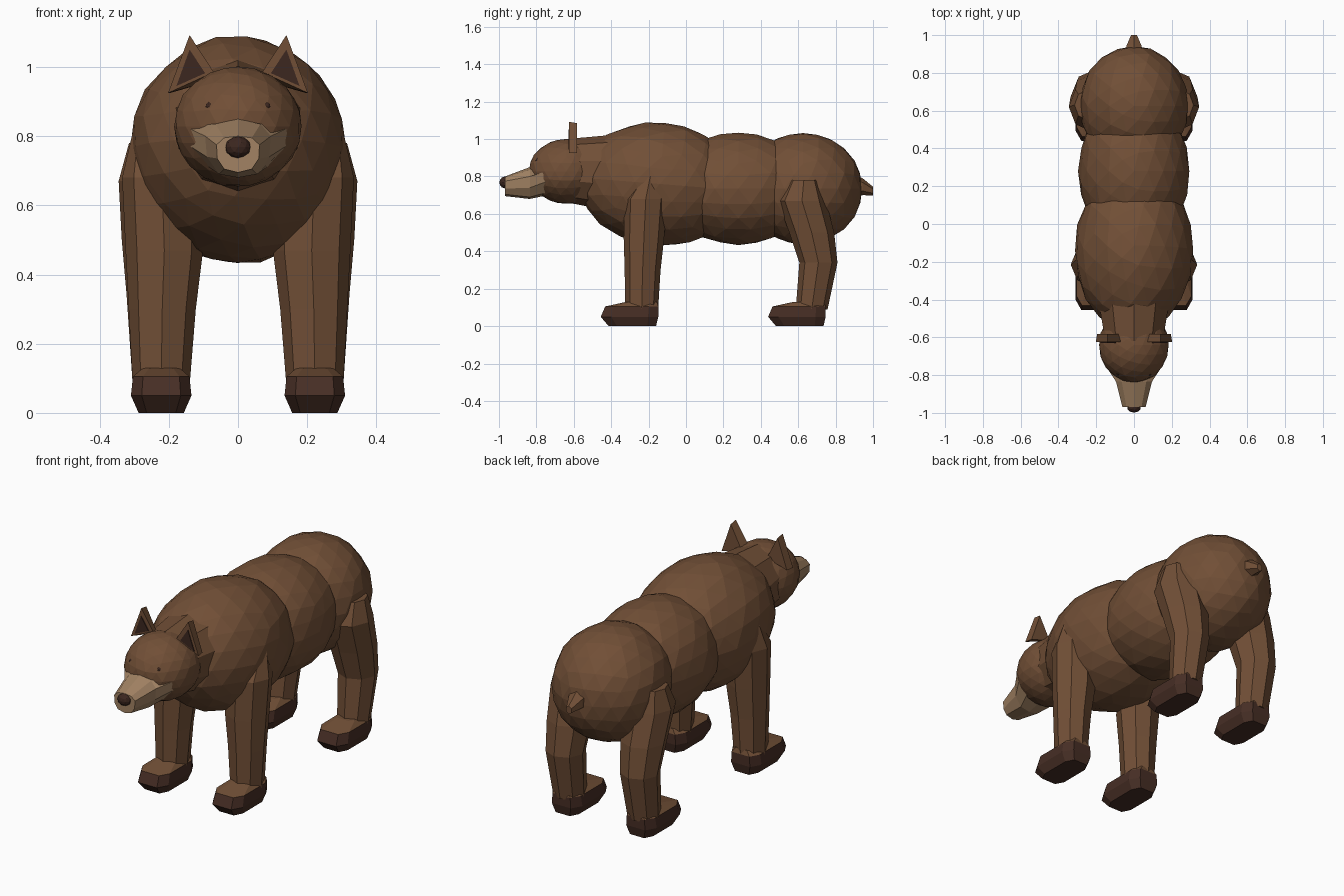
import bpy, bmesh, math, random
from mathutils import Vector, Matrix

if "Cube" in bpy.data.objects:
    bpy.data.objects.remove(bpy.data.objects["Cube"])

random.seed(4)


def material(name, rgb):
    m = bpy.data.materials.new(name)
    m.diffuse_color = (*rgb, 1)
    m.use_nodes = True
    m.node_tree.nodes["Principled BSDF"].inputs["Base Color"].default_value = m.diffuse_color
    return m


FUR = material("brown fur", (0.165, 0.078, 0.037))
TAN = material("tan muzzle", (0.36, 0.225, 0.125))
PAW = material("dark paw", (0.062, 0.027, 0.018))
DARK = material("dark ear and nose", (0.045, 0.02, 0.014))


def finish(name, bm, mats, rule=None):
    bmesh.ops.recalc_face_normals(bm, faces=bm.faces)
    bm.normal_update()
    if rule:
        for f in bm.faces:
            f.material_index = rule(f)
    mesh = bpy.data.meshes.new(name)
    bm.to_mesh(mesh)
    bm.free()
    for m in mats:
        mesh.materials.append(m)
    obj = bpy.data.objects.new(name, mesh)
    bpy.context.collection.objects.link(obj)
    return obj


def blob(name, centre, radii, mat=FUR, sub=3, tilt=0.0, jitter=0.0):
    """Faceted ellipsoid, tilted about x."""
    bm = bmesh.new()
    bmesh.ops.create_icosphere(bm, subdivisions=sub, radius=1)
    for v in bm.verts:
        v.co *= 1.012 + random.uniform(-jitter, jitter)
    bm.transform(Matrix.Translation(centre) @ Matrix.Rotation(tilt, 4, 'X')
                 @ Matrix.Diagonal((*radii, 1)))
    return finish(name, bm, [mat])


def loft(name, rings, mats=(FUR,), rule=None):
    """Skin closed rings of equal point count and cap both ends."""
    bm = bmesh.new()
    vs = [[bm.verts.new(p) for p in r] for r in rings]
    n = len(vs[0])
    for a, b in zip(vs, vs[1:]):
        for i in range(n):
            j = (i + 1) % n
            bm.faces.new((a[i], a[j], b[j], b[i]))
    bm.faces.new(vs[0])
    bm.faces.new(vs[-1])
    return finish(name, bm, mats, rule)


def ring_z(z, x, y, rx, ry, n=8, power=1.0):
    """Horizontal ring; power below 1 makes it boxier."""
    pts = []
    for i in range(n):
        a = 2 * math.pi * i / n + (math.pi / n if power < 1 else 0)
        c, s = math.cos(a), math.sin(a)
        pts.append((x + rx * math.copysign(abs(c) ** power, c),
                    y + ry * math.copysign(abs(s) ** power, s), z))
    return pts


def ring_y(y, z, rx, rz, n=10):
    return [(rx * math.sin(2 * math.pi * i / n), y,
             z + rz * math.cos(2 * math.pi * i / n)) for i in range(n)]


# Body: three overlapping masses
blob("shoulders", (0, -0.14, 0.76), (0.31, 0.43, 0.325), tilt=-0.08, jitter=0.012)
blob("belly", (0, 0.28, 0.735), (0.29, 0.40, 0.295), jitter=0.012)
blob("hips", (0, 0.625, 0.735), (0.285, 0.315, 0.295), jitter=0.012)

# Neck and head
loft("neck", [ring_y(-0.25, 0.80, 0.24, 0.25), ring_y(-0.42, 0.82, 0.195, 0.20),
              ring_y(-0.62, 0.83, 0.16, 0.172)])
blob("head", (0, -0.64, 0.828), (0.183, 0.197, 0.172), jitter=0.01)


# Muzzle: half outlines mirrored into rings, flaring into the cheeks
def mirrored(y, half):
    return ([(x, y, z) for x, z in half]
            + [(-x, y, z) for x, z in reversed(half[1:-1])])


loft("muzzle", [
    mirrored(-0.74, [(0, 0.85), (0.09, 0.835), (0.157, 0.83), (0.145, 0.775), (0.09, 0.715), (0, 0.70)]),
    mirrored(-0.835, [(0, 0.85), (0.065, 0.835), (0.095, 0.80), (0.09, 0.74), (0.055, 0.69), (0, 0.68)]),
    mirrored(-0.968, [(0, 0.80), (0.04, 0.795), (0.062, 0.775), (0.06, 0.735), (0.04, 0.705), (0, 0.695)]),
], [TAN])
blob("nose", (0, -0.97, 0.768), (0.037, 0.028, 0.031), DARK, sub=2)
for side, s in (("right", 1), ("left", -1)):
    blob(side + "_eye", (s * 0.083, -0.792, 0.885), (0.011, 0.012, 0.014), DARK, sub=2)

    # Ears: triangular wedge with a dark inner plate
    tri = [(0.14, 1.092), (0.202, 0.925), (0.07, 0.985)]
    foot = [(0.14, 1.085), (0.195, 0.925), (0.075, 0.96)]
    loft(side + "_ear", [[(s * x, -0.625, z) for x, z in tri],
                         [(s * x, -0.582, z) for x, z in foot]])
    inner = [(0.14, 1.05), (0.178, 0.945), (0.095, 0.982)]
    loft(side + "_inner_ear", [[(s * x, y, z) for x, z in inner]
                               for y in (-0.629, -0.622)], [DARK])

    # Legs: (z, x, y, x radius, y radius) from ankle to top
    legs = {
        "front": [(0.09, 0.222, -0.237, 0.083, 0.088), (0.30, 0.219, -0.232, 0.097, 0.096),
                  (0.47, 0.213, -0.225, 0.112, 0.108), (0.68, 0.220, -0.215, 0.115, 0.115),
                  (0.83, 0.255, -0.185, 0.045, 0.03)],
        "hind": [(0.09, 0.222, 0.672, 0.083, 0.085), (0.34, 0.222, 0.708, 0.10, 0.102),
                 (0.50, 0.220, 0.672, 0.116, 0.120), (0.67, 0.225, 0.620, 0.120, 0.130),
                 (0.78, 0.245, 0.630, 0.07, 0.08)],
    }
    for end, rows in legs.items():
        loft(f"{side}_{end}_leg", [ring_z(z, s * x, y, rx, ry) for z, x, y, rx, ry in rows])

    # Paws: boxy chamfered blocks with a fur-coloured upper side
    for end, y in (("front", -0.302), ("hind", 0.593)):
        x = s * 0.222
        loft(f"{side}_{end}_paw", [
            ring_z(0.0, x, y + 0.015, 0.068, 0.132, power=0.5),
            ring_z(0.05, x, y, 0.091, 0.160, power=0.5),
            ring_z(0.105, x, y + 0.012, 0.085, 0.148, power=0.5),
            ring_z(0.13, x, y + 0.065, 0.055, 0.085, power=0.5),
        ], [PAW, FUR], lambda f: int(f.calc_center_median().z > 0.107))

# Tail
loft("tail", [ring_y(0.90, 0.755, 0.06, 0.06, 6), ring_y(0.945, 0.745, 0.045, 0.045, 6),
              ring_y(1.0, 0.722, 0.018, 0.023, 6)])
